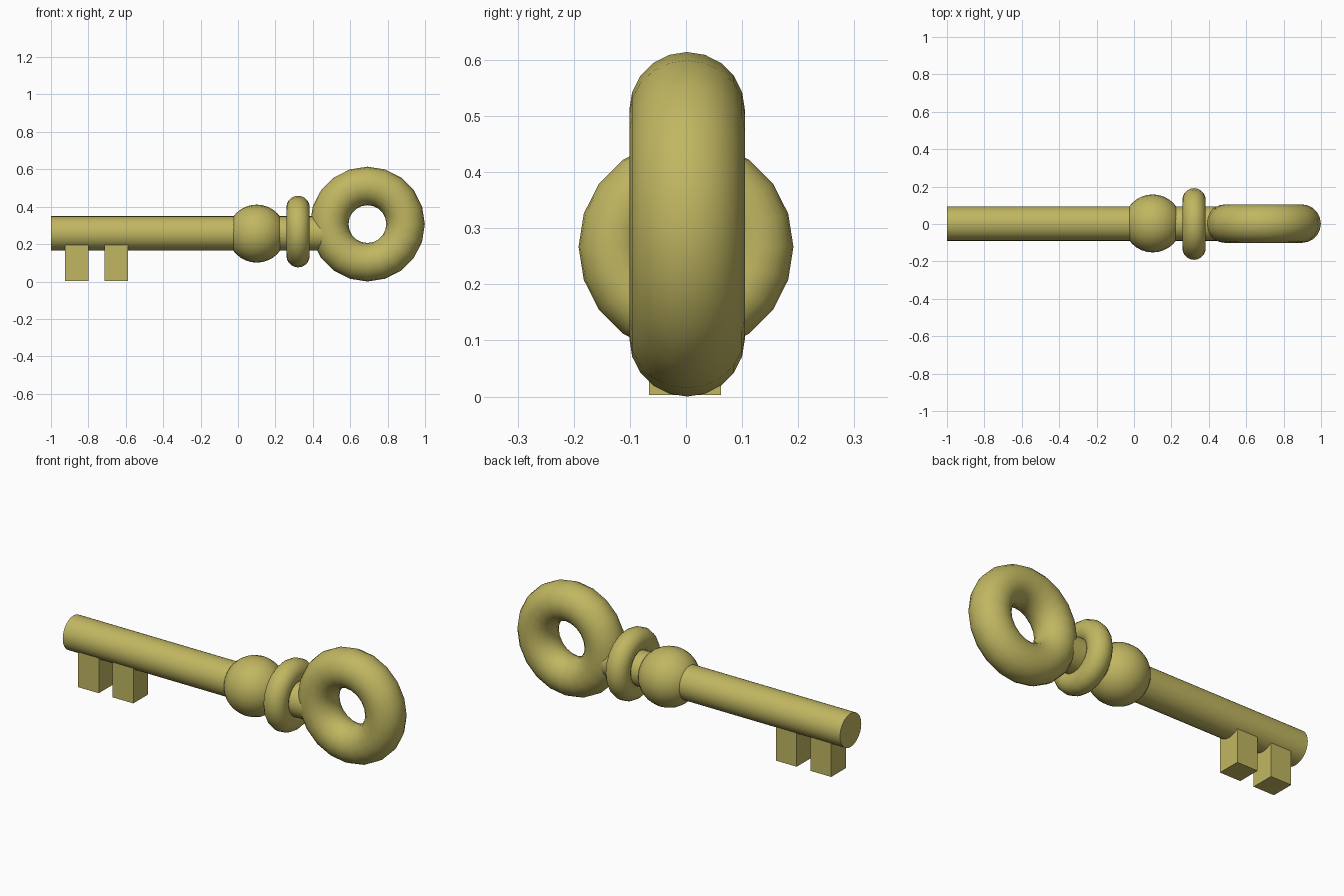
import bpy
from math import pi, radians

if "Cube" in bpy.data.objects:
    bpy.data.objects.remove(bpy.data.objects["Cube"])

brass = bpy.data.materials.new("brass")
brass.diffuse_color = (0.53, 0.47, 0.12, 1)
brass.use_nodes = True
brass.node_tree.nodes["Principled BSDF"].inputs["Base Color"].default_value = brass.diffuse_color


def finish(name, smooth=True):
    ob = bpy.context.object
    ob.name = name
    ob.data.materials.append(brass)
    if smooth:
        bpy.ops.object.shade_smooth_by_angle(angle=radians(40))
    return ob


# Round shaft along x, its end buried in the ring handle
x0, x1 = -1.0, 0.5
bpy.ops.mesh.primitive_cylinder_add(vertices=32, radius=0.092, depth=x1 - x0,
                                    location=((x0 + x1) / 2, 0.002, 0.257),
                                    rotation=(0, pi / 2, 0))
finish("shaft")

# Ball on the shaft
bpy.ops.mesh.primitive_uv_sphere_add(segments=24, ring_count=16, radius=0.155,
                                     location=(0.1, 0.003, 0.256),
                                     rotation=(0, pi / 2, 0))
finish("ball")

# Collar ring around the shaft
bpy.ops.mesh.primitive_torus_add(major_segments=20, minor_segments=20,
                                 major_radius=0.129, minor_radius=0.0625,
                                 location=(0.321, 0, 0.267),
                                 rotation=(0, pi / 2, 0))
finish("collar")

# Ring handle facing the front
bpy.ops.mesh.primitive_torus_add(major_segments=20, minor_segments=20,
                                 major_radius=0.204, minor_radius=0.103,
                                 location=(0.692, 0.002, 0.307),
                                 rotation=(pi / 2, 0, 0))
finish("ring_handle")

# Two square teeth hanging below the shaft
for i, x in enumerate((-0.861, -0.652)):
    bpy.ops.mesh.primitive_cube_add(size=1, location=(x, -0.002, 0.115),
                                    scale=(0.126, 0.128, 0.224))
    finish(f"tooth_{i + 1}", smooth=False)
